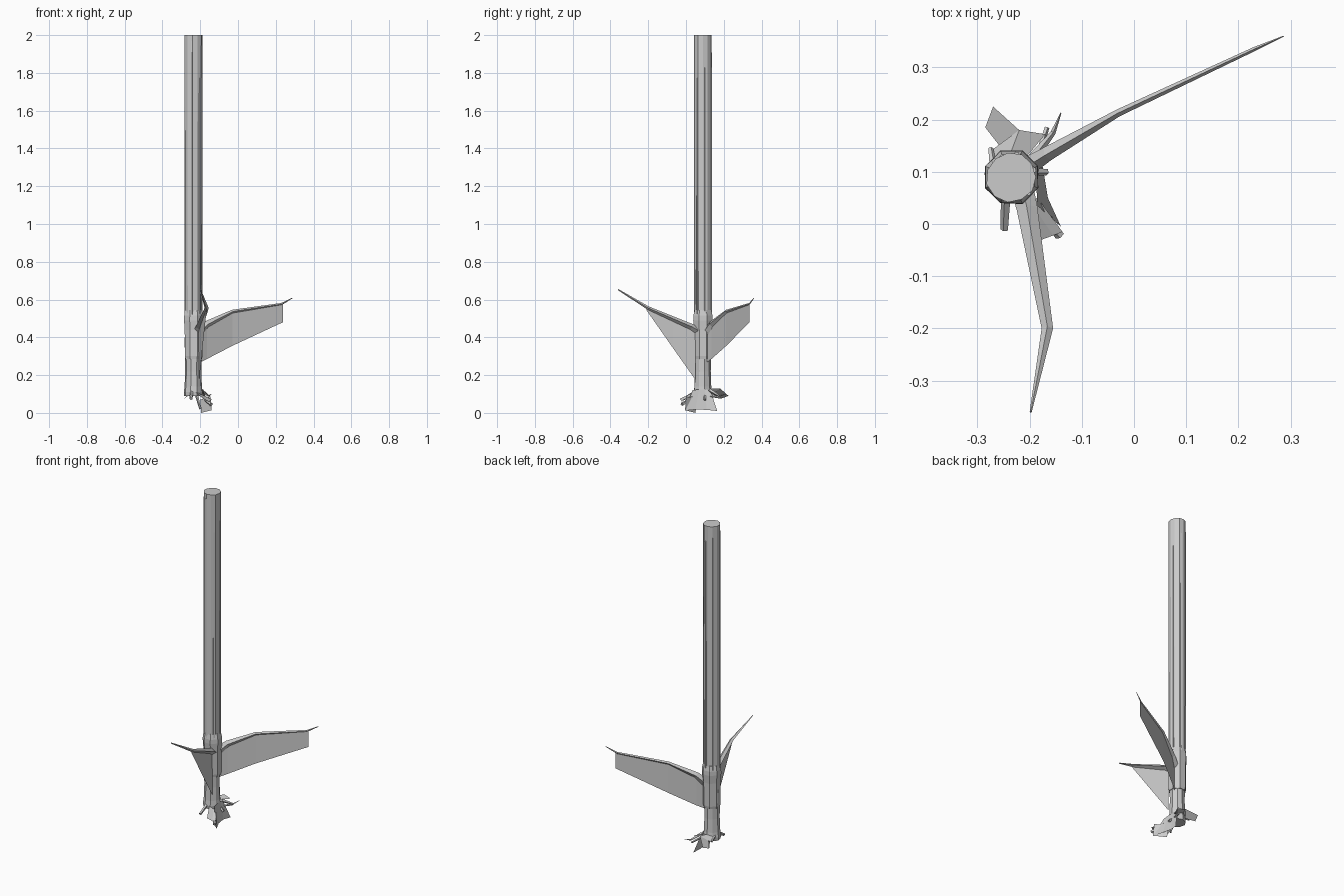
import bpy, bmesh, math, random
from mathutils import Vector

random.seed(4)
CX, CY = -0.235, 0.09


def finish(bm, name):
    bmesh.ops.recalc_face_normals(bm, faces=bm.faces)
    me = bpy.data.meshes.new(name)
    bm.to_mesh(me)
    bm.free()
    ob = bpy.data.objects.new(name, me)
    bpy.context.collection.objects.link(ob)
    return ob


def loft(name, rings):
    """Skin closed rings of equal length and cap both ends."""
    bm = bmesh.new()
    rows = [[bm.verts.new(p) for p in r] for r in rings]
    n = len(rows[0])
    for a, b in zip(rows, rows[1:]):
        for i in range(n):
            j = (i + 1) % n
            bm.faces.new((a[i], a[j], b[j], b[i]))
    bm.faces.new(rows[0])
    bm.faces.new(rows[-1])
    return finish(bm, name)


def column(name, profile, sides, jitter=0.0, phase=0.0):
    """Upright faceted column from (radius, z) pairs, with bark irregularity."""
    wob = [1 + random.uniform(-jitter, jitter) for _ in range(sides)]
    rings = []
    for r, z in profile:
        rings.append([(CX + r * wob[i] * math.cos(math.tau * i / sides + phase),
                       CY + r * wob[i] * math.sin(math.tau * i / sides + phase), z)
                      for i in range(sides)])
    return loft(name, rings)


def limb(name, path, sides=4):
    """Tapering branch along (x, y, z, half_width, half_height) points."""
    rings = []
    for k, (x, y, z, w, h) in enumerate(path):
        a = Vector(path[max(k - 1, 0)][:3])
        b = Vector(path[min(k + 1, len(path) - 1)][:3])
        t = (b - a).normalized()
        side = t.cross(Vector((0, 0, 1))).normalized()
        up = side.cross(t)
        rings.append([Vector((x, y, z)) + side * w * math.cos(math.tau * i / sides)
                      + up * h * math.sin(math.tau * i / sides) for i in range(sides)])
    return loft(name, rings)


def sheet(name, top, bottom):
    """Thin strip between two matching edges."""
    bm = bmesh.new()
    a = [bm.verts.new(p) for p in top]
    b = [bm.verts.new(p) for p in bottom]
    for i in range(len(a) - 1):
        bm.faces.new((a[i], a[i + 1], b[i + 1], b[i]))
    return finish(bm, name)


# Long upper pole and thinner lower stem
column("upper_pole", [(0.046, 0.48), (0.047, 1.2), (0.048, 2.0)], 11, 0.04)
column("lower_stem", [(0.048, 0.09), (0.050, 0.11), (0.046, 0.14), (0.043, 0.22), (0.046, 0.4)], 9, 0.06, 0.2)

# Raised strips running along the pole
for k in range(6):
    a = math.tau * k / 6 + 0.3
    ca, sa = math.cos(a), math.sin(a)
    r, w = 0.048, 0.006
    top = random.uniform(1.75, 2.0)
    rings = []
    for z in (0.5, top):
        rings.append([(CX + (r + d) * ca - s * w * sa, CY + (r + d) * sa + s * w * ca, z)
                      for d, s in ((-0.008, -1), (0.001, -0.6), (0.001, 0.6), (-0.008, 1))])
    loft(f"pole_strip_{k + 1}", rings)

# Collar that carries both wings
column("collar", [(0.047, 0.285), (0.050, 0.30), (0.051, 0.44), (0.055, 0.49),
                  (0.054, 0.515), (0.047, 0.545)], 8, 0.02, math.pi / 8)

# Long wing to the back right: branch and hanging web
limb("long_wing_branch", [(-0.205, 0.11, 0.43, 0.018, 0.025), (-0.165, 0.135, 0.47, 0.014, 0.018),
                          (-0.03, 0.213, 0.537, 0.007, 0.009), (0.23, 0.335, 0.576, 0.004, 0.006),
                          (0.287, 0.36, 0.608, 0.001, 0.002)])
sheet("long_wing_web",
      [(-0.20, 0.11, 0.44), (-0.165, 0.135, 0.468), (-0.03, 0.213, 0.535), (0.238, 0.337, 0.577)],
      [(-0.20, 0.11, 0.268), (-0.165, 0.135, 0.285), (-0.03, 0.213, 0.355), (0.238, 0.337, 0.48)])

# Short wing to the front: bent branch and triangular web
limb("short_wing_branch", [(-0.215, 0.07, 0.43, 0.022, 0.02), (-0.205, 0.03, 0.455, 0.020, 0.016),
                           (-0.166, -0.20, 0.555, 0.011, 0.009), (-0.198, -0.36, 0.653, 0.002, 0.003)])
sheet("short_wing_web",
      [(-0.21, 0.05, 0.44), (-0.19, -0.07, 0.50), (-0.166, -0.21, 0.555)],
      [(-0.205, 0.05, 0.175), (-0.188, -0.07, 0.345), (-0.166, -0.21, 0.545)])

# Curved skirt hanging under the right of the stem
sheet("base_skirt",
      [(-0.185, 0.035, 0.12), (-0.187, 0.07, 0.125), (-0.187, 0.10, 0.125), (-0.195, 0.13, 0.12)],
      [(-0.14, -0.005, 0.012), (-0.165, 0.05, 0.018), (-0.175, 0.11, 0.016), (-0.165, 0.165, 0.01)])
sheet("front_flap", [(-0.225, 0.045, 0.11), (-0.20, 0.045, 0.10), (-0.185, 0.05, 0.09)],
      [(-0.185, -0.033, 0.075), (-0.155, -0.022, 0.06), (-0.137, -0.015, 0.07)])

# Torn flaps at the back of the base
sheet("back_flap", [(-0.265, 0.125, 0.12), (-0.235, 0.14, 0.13), (-0.205, 0.13, 0.12)],
      [(-0.275, 0.14, 0.09), (-0.22, 0.18, 0.13), (-0.17, 0.172, 0.12)])
sheet("back_flap_tip", [(-0.25, 0.14, 0.10), (-0.22, 0.18, 0.13)],
      [(-0.285, 0.185, 0.075), (-0.27, 0.225, 0.09)])

# Small roots and stubs around the base
stubs = [
    ((-0.245, 0.05, 0.11), (-0.248, -0.01, 0.075), 0.010, 0.008),
    ((-0.175, 0.02, 0.07), (-0.142, -0.022, 0.045), 0.006, 0.010),
    ((-0.20, 0.10, 0.10), (-0.168, 0.10, 0.07), 0.008, 0.007),
    ((-0.185, 0.13, 0.09), (-0.167, 0.185, 0.08), 0.006, 0.005),
    ((-0.27, 0.11, 0.12), (-0.275, 0.145, 0.10), 0.008, 0.005),
    ((-0.22, 0.08, 0.10), (-0.20, 0.075, 0.02), 0.010, 0.005),
]
for k, (a, b, ra, rb) in enumerate(stubs):
    limb(f"root_stub_{k + 1}", [(*a, ra, ra), (*b, rb, rb)], 5)
limb("curled_root", [(-0.195, 0.125, 0.12, 0.010, 0.010), (-0.155, 0.175, 0.09, 0.005, 0.005),
                     (-0.14, 0.213, 0.10, 0.001, 0.001)])
sheet("hanging_scrap", [(-0.20, 0.06, 0.07), (-0.145, 0.0, 0.088)],
      [(-0.195, 0.05, 0.0), (-0.14, -0.005, 0.014)])
